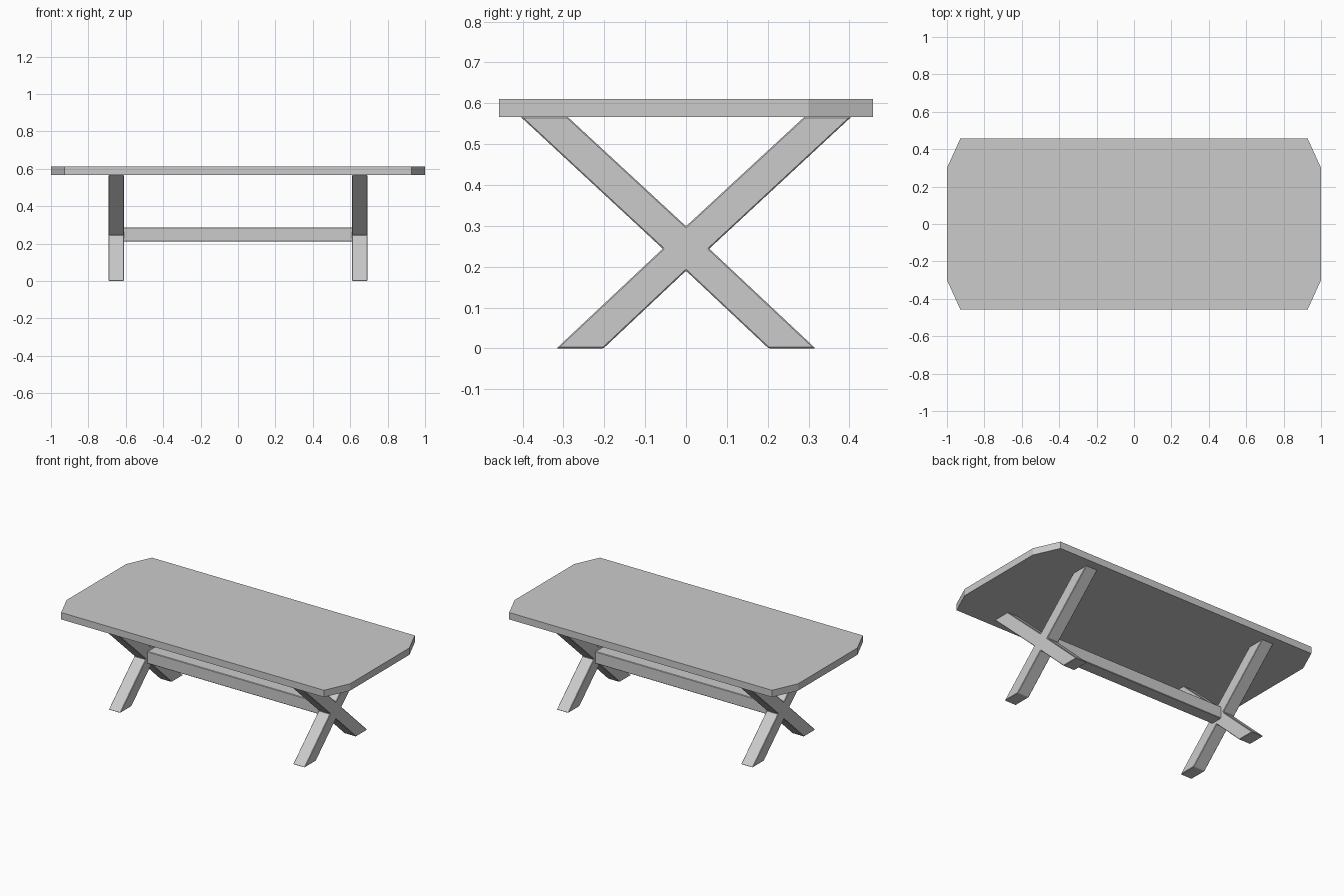
import bpy, bmesh
from mathutils import Vector

if "Cube" in bpy.data.objects:
    bpy.data.objects.remove(bpy.data.objects["Cube"])


def prism(name, outline, offset, bevel=0.0):
    """Extrude a closed 3D outline along an offset vector."""
    bm = bmesh.new()
    face = bm.faces.new([bm.verts.new(p) for p in outline])
    ext = bmesh.ops.extrude_face_region(bm, geom=[face], use_keep_orig=True)
    verts = [v for v in ext["geom"] if isinstance(v, bmesh.types.BMVert)]
    bmesh.ops.translate(bm, verts=verts, vec=Vector(offset))
    bmesh.ops.recalc_face_normals(bm, faces=bm.faces)
    mesh = bpy.data.meshes.new(name)
    bm.to_mesh(mesh)
    bm.free()
    obj = bpy.data.objects.new(name, mesh)
    bpy.context.collection.objects.link(obj)
    if bevel:
        mod = obj.modifiers.new("edge_bevel", "BEVEL")
        mod.width = bevel
        mod.segments = 1
    return obj


TOP, UNDER = 0.611, 0.567

# Tabletop with clipped corners
half = [(1, 0.30), (0.928, 0.458), (-0.928, 0.458), (-1, 0.30)]
outline = half + [(-x, -y) for x, y in half]
prism("tabletop", [(x, y, UNDER) for x, y in outline], (0, 0, TOP - UNDER))

# Crossed trestle legs, one X-shaped profile at each end
right = [(0, 0.19), (0.202, 0), (0.317, 0), (0.057, 0.244),
         (0.405, UNDER), (0.29, UNDER), (0, 0.299)]
cross = right + [(-y, z) for y, z in reversed(right[1:-1])]
for name, x in (("left_trestle", -0.692), ("right_trestle", 0.61)):
    prism(name, [(x, y, z) for y, z in cross], (0.082, 0, 0), 0.003)

# Stretcher beam joining the trestles
beam = [(-0.04, 0.21), (0.04, 0.21), (0.04, 0.287), (-0.04, 0.287)]
prism("stretcher", [(-0.613, y, z) for y, z in beam], (1.226, 0, 0), 0.003)
